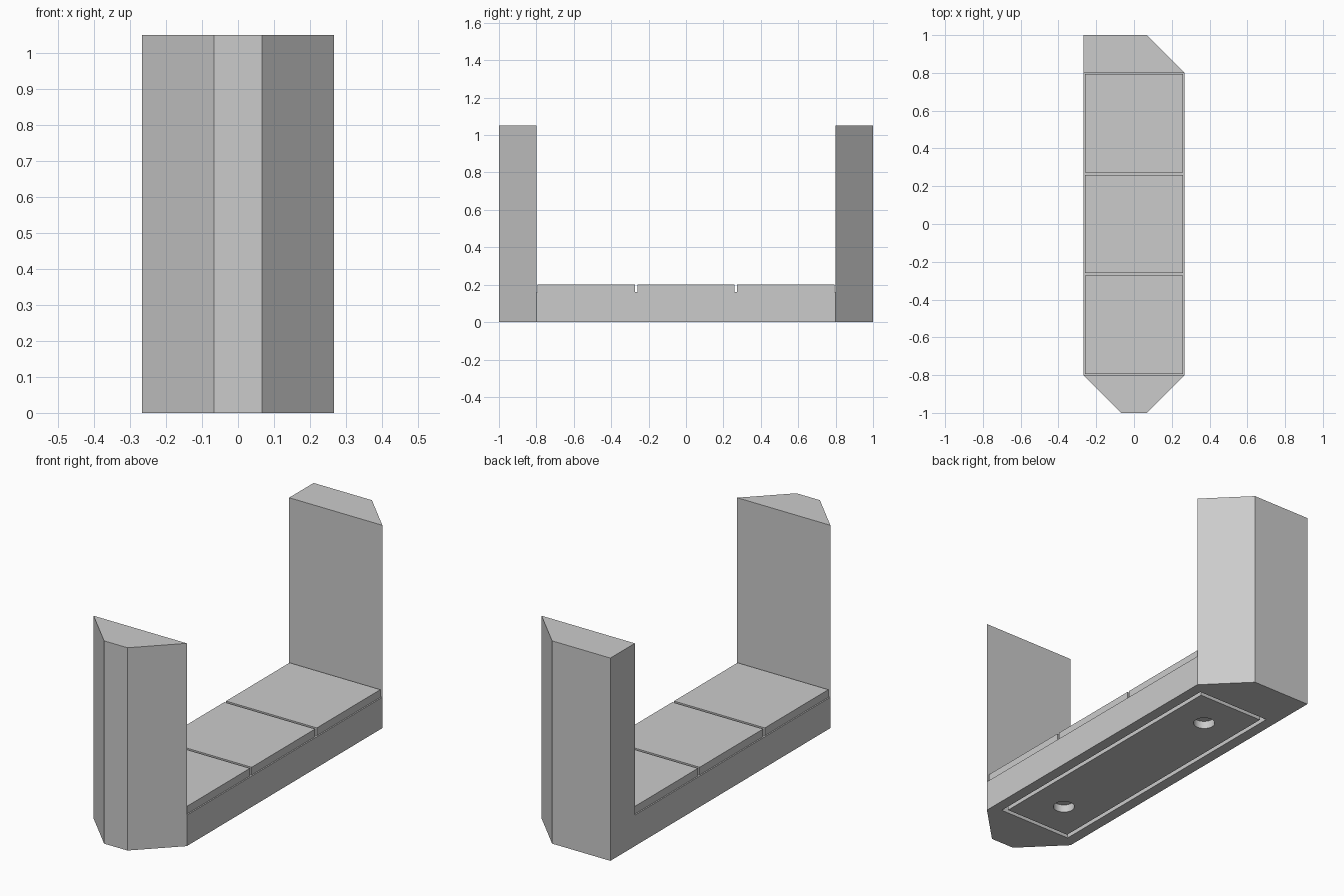
import bpy
import bmesh

if "Cube" in bpy.data.objects:
    bpy.data.objects.remove(bpy.data.objects["Cube"], do_unlink=True)

HALF_W = 0.267    # half width of the body
INNER = 0.8       # where the end posts begin
CHAMFER = 0.2     # corner cut of the posts
HEIGHT = 1.05
LEDGE = 0.16      # height of the bed under the tiles
DEPTH = 0.04      # tile thickness and underside recess depth
CELL = 2 * INNER / 3
GAP = 0.007

grey = bpy.data.materials.new("stone grey")
grey.use_nodes = True
colour = (0.6, 0.6, 0.6, 1)
grey.diffuse_color = colour
grey.node_tree.nodes["Principled BSDF"].inputs["Base Color"].default_value = colour


def prism(name, outline, z0, z1):
    """Extrude a flat outline from z0 up to z1."""
    bm = bmesh.new()
    face = bm.faces.new([bm.verts.new((x, y, z0)) for x, y in outline])
    ext = bmesh.ops.extrude_face_region(bm, geom=[face])["geom"]
    tops = [v for v in ext if isinstance(v, bmesh.types.BMVert)]
    bmesh.ops.translate(bm, verts=tops, vec=(0, 0, z1 - z0))
    bmesh.ops.recalc_face_normals(bm, faces=bm.faces)
    mesh = bpy.data.meshes.new(name)
    bm.to_mesh(mesh)
    bm.free()
    mesh.materials.append(grey)
    obj = bpy.data.objects.new(name, mesh)
    bpy.context.collection.objects.link(obj)
    return obj


def block(name, hx, y0, y1, z0, z1):
    return prism(name, [(-hx, y0), (hx, y0), (hx, y1), (-hx, y1)], z0, z1)


def cut(target, cutter):
    """Subtract the cutter from the target and discard it."""
    cutter.hide_render = True
    mod = target.modifiers.new("cut", "BOOLEAN")
    mod.operation = "DIFFERENCE"
    mod.solver = "EXACT"
    mod.object = cutter
    bpy.context.view_layer.objects.active = target
    bpy.ops.object.modifier_apply(modifier=mod.name)
    bpy.data.objects.remove(cutter, do_unlink=True)


# Body: footprint with three cut corners, the back right corner left square
tip = HALF_W - CHAMFER
body = prism("body_with_end_posts", [
    (-HALF_W, 1), (-HALF_W, -INNER), (-tip, -1), (tip, -1),
    (HALF_W, -INNER), (HALF_W, INNER), (tip, 1)], 0, HEIGHT)

# Open span between the posts, and the recess under the base
cut(body, block("span_cutter", 1, -INNER, INNER, LEDGE, 2))
cut(body, block("recess_cutter", 0.21, -0.755, 0.755, -0.1, DEPTH))

# Underside panel that leaves a narrow groove around itself
panel = block("underside_panel", 0.188, -0.733, 0.733, 0, DEPTH)
for y in (-CELL, CELL):
    bpy.ops.mesh.primitive_cylinder_add(vertices=32, radius=0.052, depth=0.3,
                                        location=(0, y, 0))
    cut(panel, bpy.context.object)

# Top tiles, set in a little from the edges of the bed
for i, place in enumerate(("front", "middle", "back")):
    y = -INNER + i * CELL
    block(place + "_tile", HALF_W - GAP, y + GAP, y + CELL - GAP,
          LEDGE, LEDGE + DEPTH)

# Smooth the round holes while keeping every hard edge
bpy.ops.object.select_all(action="DESELECT")
panel.select_set(True)
bpy.context.view_layer.objects.active = panel
bpy.ops.object.shade_smooth_by_angle(angle=0.52)
